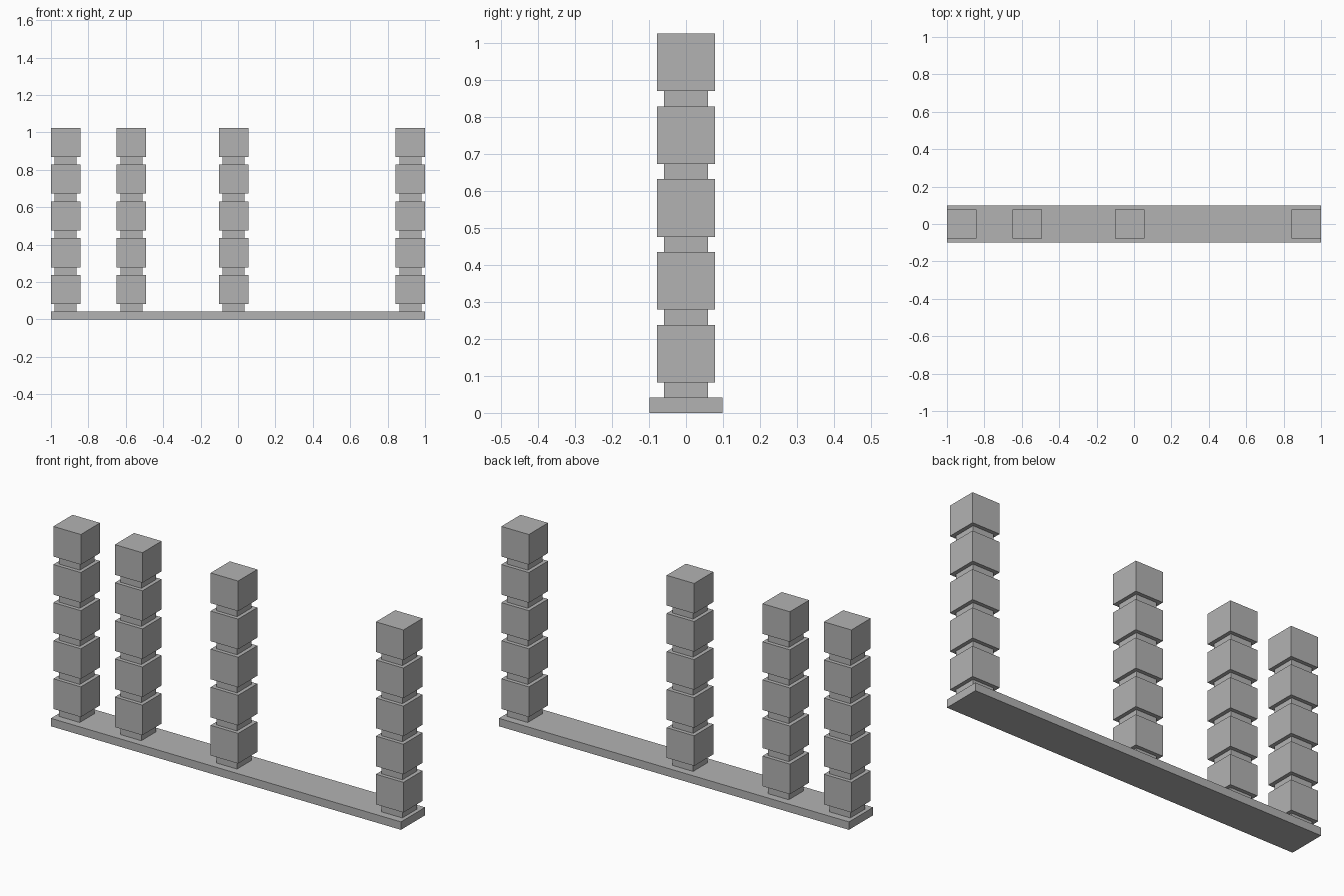
import bpy

cube = bpy.data.objects.get("Cube")
if cube:
    bpy.data.objects.remove(cube, do_unlink=True)

grey = bpy.data.materials.new("plain grey")
grey.use_nodes = True
colour = (0.45, 0.45, 0.45, 1)
grey.diffuse_color = colour
grey.node_tree.nodes["Principled BSDF"].inputs["Base Color"].default_value = colour

BASE_H = 0.041
NECK_W, NECK_H = 0.118, 0.041
BLOCK_W, BLOCK_H = 0.157, 0.1557
LEVELS = 5
COLUMNS = {"far_right": -0.9215, "right": -0.57, "middle": -0.023, "far_left": 0.9215}


def box(name, x, bottom, size):
    """Flat-faced box standing at height bottom."""
    bpy.ops.mesh.primitive_cube_add(size=1, location=(x, 0, bottom + size[2] / 2))
    obj = bpy.context.object
    obj.name = name
    obj.scale = size
    bpy.ops.object.transform_apply(location=False, rotation=False, scale=True)
    obj.data.materials.append(grey)
    return obj


# Long base plate
box("base_plate", 0, 0, (2, 0.197, BASE_H))

# Columns of narrow necks and wide blocks
for side, x in COLUMNS.items():
    z = BASE_H
    for level in range(1, LEVELS + 1):
        box(f"{side}_neck_{level}", x, z, (NECK_W, NECK_W, NECK_H))
        z += NECK_H
        box(f"{side}_block_{level}", x, z, (BLOCK_W, BLOCK_W, BLOCK_H))
        z += BLOCK_H
